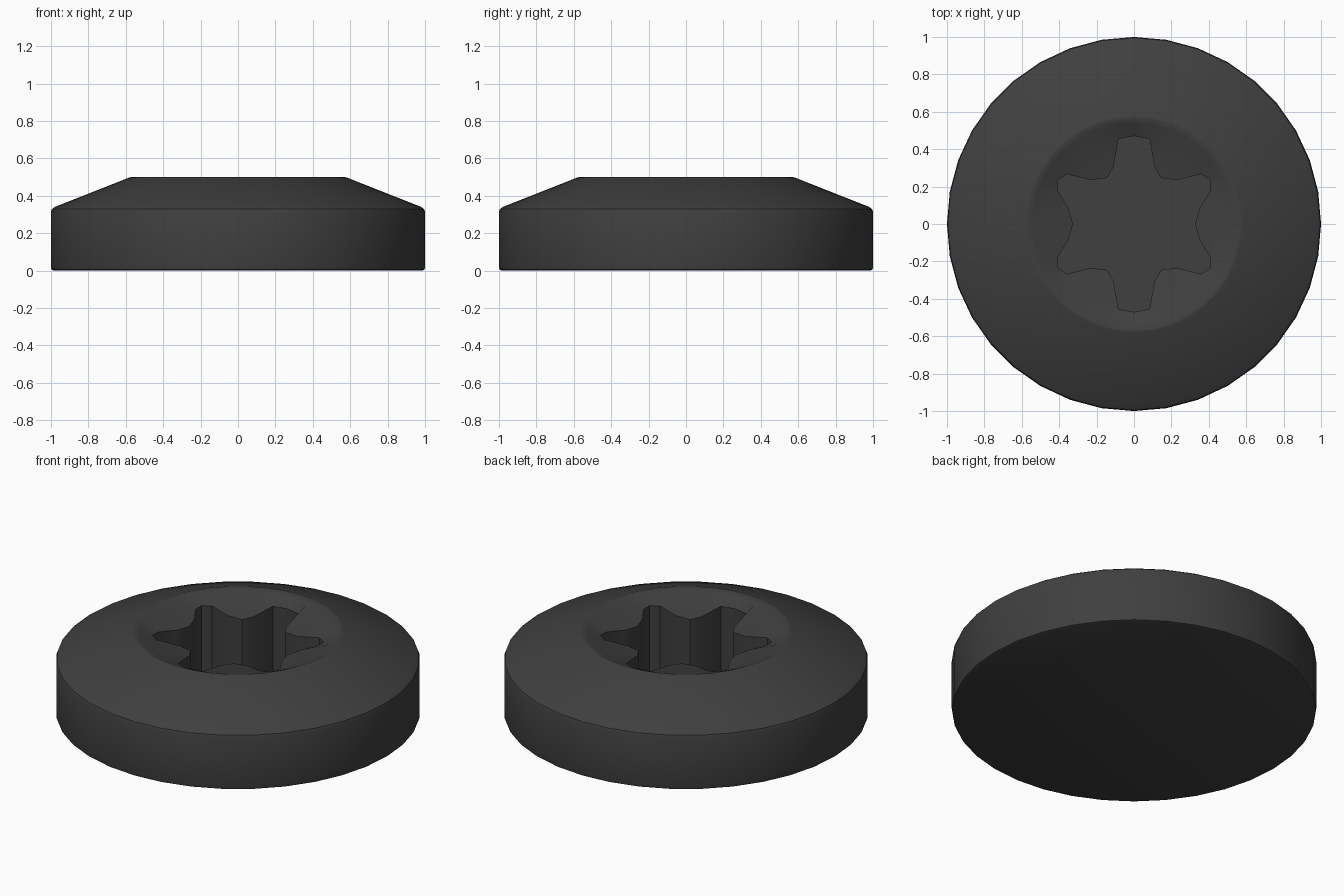
import bpy, bmesh, math

if "Cube" in bpy.data.objects:
    bpy.data.objects.remove(bpy.data.objects["Cube"])

N = 36
mat = bpy.data.materials.new("dark_metal")
mat.diffuse_color = (0.05, 0.05, 0.05, 1)
mat.use_nodes = True
mat.node_tree.nodes["Principled BSDF"].inputs["Base Color"].default_value = mat.diffuse_color

# Outer profile from underside to countersink: (radius, height)
profile = [(0.985, 0), (0.997, 0.005), (1, 0.018), (1, 0.315), (0.995, 0.329),
           (0.978, 0.341), (0.58, 0.498), (0.57, 0.5), (0.54, 0.487)]

# One quarter of the six-lobed socket outline, from +y round to +x
quarter = [(0, .47), (.083, .455), (.11, .305), (.144, .246), (.23, .235),
           (.36, .267), (.408, .235), (.41, .18), (.353, .09), (.326, 0)]
half = quarter + [(x, -y) for x, y in quarter[-2::-1]]
star = half + [(-x, y) for x, y in half[-2:0:-1]]


def ring_points(r):
    """Circle points, clockwise from +y."""
    return [(r * math.sin(2 * math.pi * i / N), r * math.cos(2 * math.pi * i / N))
            for i in range(N)]


def add_ring(points, height):
    return [bm.verts.new((x, y, height(x, y))) for x, y in points]


bm = bmesh.new()

# Head body rings
rings = [add_ring(ring_points(r), lambda x, y, z=z: z) for r, z in profile]

# Socket mouth, then floor
rings.append(add_ring(star, lambda x, y: 0.435 + 0.1 * (math.hypot(x, y) - 0.3)))
rings.append(add_ring(star, lambda x, y: 0.02))

# Join neighbouring rings and cap the underside and socket floor
for a, b in zip(rings, rings[1:]):
    for i in range(N):
        j = (i + 1) % N
        bm.faces.new((a[i], a[j], b[j], b[i]))
bm.faces.new(rings[0])
bm.faces.new(rings[-1])
bmesh.ops.recalc_face_normals(bm, faces=bm.faces)

mesh = bpy.data.meshes.new("screw_head")
bm.to_mesh(mesh)
bm.free()
mesh.materials.append(mat)
head = bpy.data.objects.new("screw_head", mesh)
bpy.context.collection.objects.link(head)
bpy.context.view_layer.objects.active = head
head.select_set(True)
bpy.ops.object.shade_smooth_by_angle(angle=math.radians(35))
